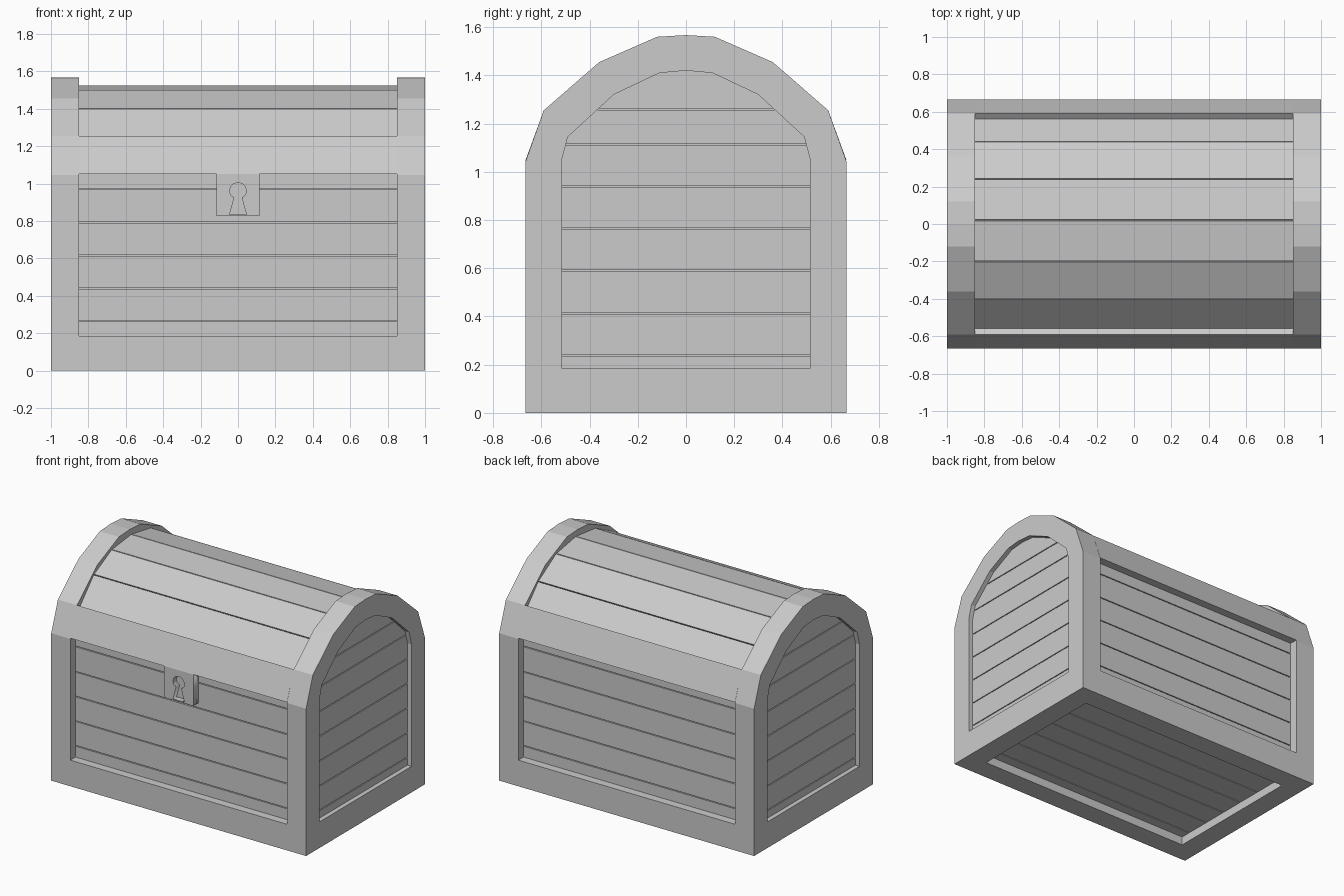
import bpy, bmesh, math
from mathutils import Vector

if "Cube" in bpy.data.objects:
    bpy.data.objects.remove(bpy.data.objects["Cube"])

grey = bpy.data.materials.new("plain_grey")
grey.diffuse_color = (0.6, 0.6, 0.6, 1)
grey.use_nodes = True
grey.node_tree.nodes["Principled BSDF"].inputs["Base Color"].default_value = grey.diffuse_color


def finish(bm, name):
    bmesh.ops.recalc_face_normals(bm, faces=bm.faces)
    mesh = bpy.data.meshes.new(name)
    bm.to_mesh(mesh)
    bm.free()
    mesh.materials.append(grey)
    obj = bpy.data.objects.new(name, mesh)
    bpy.context.collection.objects.link(obj)
    return obj


def add_prism(bm, profile, x0, x1):
    """Extrude a (y, z) profile along x."""
    a = [bm.verts.new((x0, y, z)) for y, z in profile]
    b = [bm.verts.new((x1, y, z)) for y, z in profile]
    bm.faces.new(a)
    bm.faces.new(b[::-1])
    n = len(a)
    for i in range(n):
        j = (i + 1) % n
        bm.faces.new((a[i], b[i], b[j], a[j]))


def rect(y0, y1, z0, z1):
    return [(y0, z0), (y1, z0), (y1, z1), (y0, z1)]


def mirrored(half):
    """Right half of an outline, top centre last, to a full outline."""
    return half + [(-y, z) for y, z in half[-2::-1]]


outer = mirrored([(.665, 0), (.665, 1.045), (.59, 1.255), (.36, 1.455), (.12, 1.56), (0, 1.567)])
inner = mirrored([(.515, .185), (.515, 1.05), (.49, 1.145), (.30, 1.32), (.11, 1.41), (0, 1.42)])
lid = [(-.56, 1.23), (-.40, 1.40), (-.20, 1.50), (.02, 1.525), (.24, 1.487), (.44, 1.367), (.565, 1.23)]
GAP = .003

# arched end frames
for side, label in ((-1, "left"), (1, "right")):
    bm = bmesh.new()
    loops = [[bm.verts.new((side * x, y, z)) for y, z in prof]
             for x, prof in ((1, outer), (1, inner), (.85, inner), (.85, outer))]
    n = len(outer)
    for k in range(4):
        p, q = loops[k], loops[(k + 1) % 4]
        for i in range(n):
            j = (i + 1) % n
            bm.faces.new((p[i], p[j], q[j], q[i]))
    finish(bm, label + "_end_frame")

    # end planks, cut from the arch outline
    bm = bmesh.new()
    cuts = [.15, .24, .413, .59, .765, .94, 1.115, 1.26, 1.5]
    big = [(y * 1.02, z + (.012 if z > 1 else -.03)) for y, z in inner]
    for z0, z1 in zip(cuts, cuts[1:]):
        part = bmesh.new()
        add_prism(part, big, side * .94, side * .968)
        for z, up in ((z0 + GAP, -1), (z1 - GAP, 1)):
            cut = bmesh.ops.bisect_plane(part, geom=part.verts[:] + part.edges[:] + part.faces[:],
                                         plane_co=(0, 0, z), plane_no=(0, 0, up), clear_outer=True)
            edges = [e for e in cut["geom_cut"] if isinstance(e, bmesh.types.BMEdge)]
            if edges:
                bmesh.ops.holes_fill(part, edges=edges)
        tmp = bpy.data.meshes.new("tmp")
        part.to_mesh(tmp)
        part.free()
        bm.from_mesh(tmp)
        bpy.data.meshes.remove(tmp)
    finish(bm, label + "_end_planks")

# long rails and lid bands, front and back
for s, label in ((-1, "front"), (1, "back")):
    bm = bmesh.new()
    add_prism(bm, rect(s * .515, s * .665, 0, .185), -.85, .85)
    finish(bm, label + "_bottom_rail")
    bm = bmesh.new()
    add_prism(bm, [(s * .55, 1.05), (s * .665, 1.05), (s * .59, 1.255), (s * .55, 1.225)], -.85, .85)
    finish(bm, label + "_lid_band")

    # wall planks
    bm = bmesh.new()
    cuts = [.1, .265, .44, .615, .79, .97, 1.08]
    for z0, z1 in zip(cuts, cuts[1:]):
        add_prism(bm, rect(s * .57, s * .607, z0 + GAP, z1 - GAP), -.9, .9)
    finish(bm, label + "_planks")

# lid planks
bm = bmesh.new()
for p, q in zip(lid, lid[1:]):
    p, q = Vector(p), Vector(q)
    d = (q - p).normalized()
    down = Vector((d.y, -d.x)) * .025
    p, q = p + d * GAP, q - d * GAP
    add_prism(bm, [p, q, q + down, p + down], -.9, .9)
finish(bm, "lid_planks")

# floor planks
bm = bmesh.new()
for i in range(7):
    y = -.616 + .176 * i
    add_prism(bm, rect(y + GAP, y + .176 - GAP, .06, .09), -.9, .9)
finish(bm, "floor_planks")

# solid core behind the planks
bm = bmesh.new()
core = [(-.592, .072), (-.592, 1.1)] + [(y * .98, z - .015) for y, z in lid] + [(.592, 1.1), (.592, .072)]
add_prism(bm, core, -.955, .955)
finish(bm, "chest_core")

# lock plate with a keyhole
curve = bpy.data.curves.new("lock_outline", "CURVE")
curve.dimensions = "2D"
curve.fill_mode = "BOTH"
curve.extrude = .02
hole = [(.045, .835), (.02, .925)]
hole += [(.045 * math.cos(math.radians(a)), .96 + .045 * math.sin(math.radians(a)))
         for a in range(-30, 211, 30)]
hole += [(-.02, .925), (-.045, .835)]
for pts in ([(-.115, .827), (.115, .827), (.115, 1.05), (-.115, 1.05)], hole):
    sp = curve.splines.new("POLY")
    sp.points.add(len(pts) - 1)
    for pt, (x, z) in zip(sp.points, pts):
        pt.co = (x, z, 0, 1)
    sp.use_cyclic_u = True
tmp = bpy.data.objects.new("lock_outline", curve)
bpy.context.collection.objects.link(tmp)
bpy.context.view_layer.update()
mesh = bpy.data.meshes.new_from_object(tmp.evaluated_get(bpy.context.evaluated_depsgraph_get()))
bpy.data.objects.remove(tmp)
mesh.materials.clear()
mesh.materials.append(grey)
lock = bpy.data.objects.new("lock_plate", mesh)
lock.rotation_euler.x = math.pi / 2
lock.location.y = -.645
bpy.context.collection.objects.link(lock)

# lock backing, seen through the keyhole
bm = bmesh.new()
add_prism(bm, rect(-.625, -.59, .827, 1.05), -.115, .115)
finish(bm, "lock_back")
